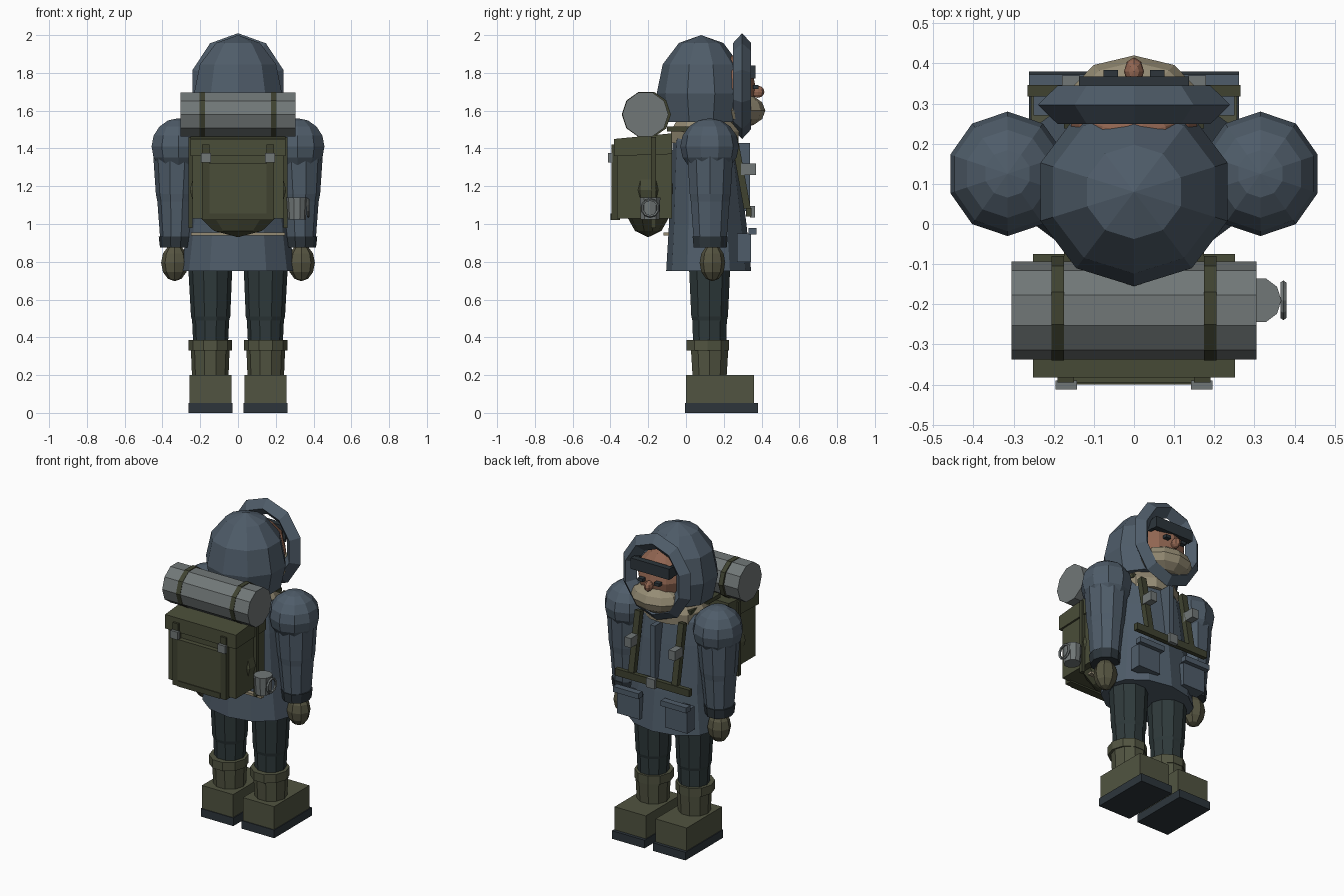
import bpy, bmesh, math
from mathutils import Matrix, Vector

if "Cube" in bpy.data.objects:
    bpy.data.objects.remove(bpy.data.objects["Cube"])


def colour(name, r, g, b):
    m = bpy.data.materials.new(name)
    m.diffuse_color = (r, g, b, 1)
    m.use_nodes = True
    m.node_tree.nodes["Principled BSDF"].inputs["Base Color"].default_value = m.diffuse_color
    return m


COAT = colour("coat blue", .078, .108, .142)
TRIM = colour("dark trim", .026, .036, .044)
TROUSER = colour("trouser green", .028, .042, .044)
PACK = colour("pack olive", .068, .074, .040)
STRAP = colour("strap olive", .050, .055, .030)
BOOT = colour("boot olive", .082, .088, .052)
MITT = colour("mitten brown", .095, .092, .055)
WOOL = colour("wool beige", .300, .260, .175)
SKIN = colour("skin", .290, .135, .085)
GREY = colour("metal grey", .165, .185, .185)


def finish(name, bm, mat):
    bmesh.ops.recalc_face_normals(bm, faces=bm.faces)
    me = bpy.data.meshes.new(name)
    bm.to_mesh(me)
    bm.free()
    ob = bpy.data.objects.new(name, me)
    bpy.context.collection.objects.link(ob)
    me.materials.append(mat)
    return ob


def box(name, mat, x, y, z, tilt=0):
    """Box from (min, max) ranges, tilted about x through its centre."""
    c = Vector([(a + b) / 2 for a, b in (x, y, z)])
    size = [b - a for a, b in (x, y, z)]
    bm = bmesh.new()
    m = Matrix.Translation(c) @ Matrix.Rotation(tilt, 4, 'X') @ Matrix.Diagonal((*size, 1))
    bmesh.ops.create_cube(bm, size=1, matrix=m)
    return finish(name, bm, mat)


def ball(name, mat, c, r, n=10, rings=6, cut=None):
    """Faceted ellipsoid, optionally with everything below a height removed."""
    bm = bmesh.new()
    m = Matrix.Translation(c) @ Matrix.Diagonal((*r, 1))
    bmesh.ops.create_uvsphere(bm, u_segments=n, v_segments=rings, radius=1, matrix=m)
    if cut is not None:
        geom = bm.verts[:] + bm.edges[:] + bm.faces[:]
        res = bmesh.ops.bisect_plane(bm, geom=geom, plane_co=(0, 0, cut),
                                     plane_no=(0, 0, -1), clear_outer=True)
        bmesh.ops.holes_fill(bm, edges=[e for e in bm.edges if e.is_boundary])
    return finish(name, bm, mat)


def loft(name, mat, rings, n=10, axis='Z'):
    """Stack of elliptical rings (height, cx, cy, rx, ry), capped at both ends."""
    bm = bmesh.new()
    loops = []
    for h, cx, cy, rx, ry in rings:
        pts = []
        for i in range(n):
            a = 2 * math.pi * i / n
            p, q = cx + rx * math.cos(a), cy + ry * math.sin(a)
            pts.append(bm.verts.new((p, q, h) if axis == 'Z' else (h, p, q)))
        loops.append(pts)
    for a, b in zip(loops, loops[1:]):
        for i in range(n):
            bm.faces.new((a[i], a[(i + 1) % n], b[(i + 1) % n], b[i]))
    bm.faces.new(loops[0])
    bm.faces.new(loops[-1])
    return finish(name, bm, mat)


def ring(name, mat, c, ru, rv, tu, tn, n, sides, normal):
    """Elliptical ring facing along x, y or z, with a low-sided section."""
    bm = bmesh.new()
    g = []
    for i in range(n):
        a = 2 * math.pi * (i + .5) / n
        row = []
        for j in range(sides):
            b = 2 * math.pi * j / sides
            u = (ru + tu * math.cos(b)) * math.cos(a)
            v = (rv + tu * math.cos(b)) * math.sin(a)
            w = tn * math.sin(b)
            p = {'X': (w, u, v), 'Y': (u, w, v), 'Z': (u, v, w)}[normal]
            row.append(bm.verts.new(Vector(c) + Vector(p)))
        g.append(row)
    for i in range(n):
        for j in range(sides):
            k, l = (i + 1) % n, (j + 1) % sides
            bm.faces.new((g[i][j], g[k][j], g[k][l], g[i][l]))
    return finish(name, bm, mat)


# Hood, hood rim and collar
ball("hood", COAT, (0, .08, 1.69), (.245, .235, .31), cut=1.54)
ring("hood_rim", COAT, (0, .297, 1.73), .20, .228, .052, .048, 10, 4, 'Y')
loft("collar", WOOL, [(1.43, 0, .10, .20, .185), (1.49, 0, .10, .20, .19),
                      (1.56, 0, .10, .16, .15)])

# Face, beard, nose, eyes and goggles
ball("face", SKIN, (0, .22, 1.72), (.165, .15, .18))
ball("beard", WOOL, (0, .295, 1.60), (.17, .125, .088))
ball("nose", SKIN, (0, .38, 1.70), (.025, .035, .032), 8, 6)
for s in (-1, 1):
    box("eye", TRIM, (s * .058 - .018, s * .058 + .018), (.355, .384), (1.715, 1.735))
    box("goggle_side", TRIM, (s * .125 - .012, s * .125 + .012), (.29, .355), (1.775, 1.835))
box("goggles", TRIM, (-.137, .137), (.33, .368), (1.77, 1.84))

# Coat
loft("coat", COAT, [(.75, 0, .120, .30, .225), (1.0, 0, .115, .268, .205),
                    (1.30, 0, .102, .25, .18), (1.44, 0, .095, .235, .165),
                    (1.52, 0, .095, .17, .13)], 12)
box("zip_strip", COAT, (-.016, .016), (.25, .34), (1.07, 1.43))
box("belt", STRAP, (-.265, .265), (.318, .346), (1.04, 1.085))
box("belt_buckle", GREY, (-.03, .03), (.34, .365), (1.035, 1.095))

for s in (-1, 1):
    def span(a, b):
        return (min(s * a, s * b), max(s * a, s * b))
    # Coat pockets and chest straps
    box("pocket", COAT, span(.09, .25), (.27, .345), (.80, .95))
    box("pocket_flap", COAT, span(.08, .262), (.33, .372), (.945, .98))
    box("chest_strap", STRAP, span(.135, .175), (.272, .308), (1.08, 1.46), .18)
    box("chest_buckle", GREY, span(.135, .18), (.29, .37), (1.26, 1.32))

    # Arms
    ball("shoulder", COAT, (s * .315, .125, 1.41), (.15, .155, .15), 10, 8)
    loft("sleeve", COAT, [(.92, s * .328, .128, .084, .092), (1.12, s * .325, .128, .102, .108),
                          (1.16, s * .325, .128, .110, .114), (1.38, s * .32, .128, .13, .128)])
    loft("cuff", TRIM, [(.875, s * .33, .128, .083, .092), (.935, s * .33, .128, .09, .098)])
    ball("mitten", MITT, (s * .335, .14, .795), (.072, .068, .098), 8)

    # Legs and boots
    loft("trouser_leg", TROUSER, [(.36, s * .145, .125, .092, .092), (.49, s * .145, .125, .098, .096),
                                  (.51, s * .145, .125, .104, .102),
                                  (.80, s * .147, .125, .118, .116)])
    loft("boot_shaft", BOOT, [(.18, s * .147, .125, .096, .094), (.37, s * .147, .125, .104, .106)])
    loft("boot_cuff", BOOT, [(.33, s * .147, .115, .114, .118), (.385, s * .147, .115, .114, .118)])
    box("boot_foot", BOOT, span(.035, .257), (0, .36), (.05, .20))
    box("boot_sole", TRIM, span(.03, .262), (-.005, .38), (0, .052))

    # Pack straps and bedroll straps
    box("pack_strap", STRAP, span(.15, .19), (-.395, -.35), (1.02, 1.42))
    box("pack_buckle", GREY, span(.142, .195), (-.412, -.39), (1.325, 1.375))
    loft("bedroll_strap", STRAP, [(s * .19 - .015, -.21, 1.58, .13, .126),
                                  (s * .19 + .015, -.21, 1.58, .13, .126)], 10, 'X')
    box("pack_side_strap", STRAP, span(.24, .262), (-.185, -.16), (.98, 1.46))
    box("shoulder_strap", STRAP, span(.135, .175), (-.10, .20), (1.49, 1.515))

# Backpack
box("pack_body", PACK, (-.24, .24), (-.365, -.075), (1.03, 1.43))
lid = box("pack_lid", PACK, (-.252, .252), (-.382, -.075), (1.37, 1.48))
for v in lid.data.vertices:
    if v.co.y < -.2:
        v.co.z -= .03 if v.co.z > 1.42 else .01
ball("pack_base", PACK, (0, -.20, 1.18), (.268, .14, .25))
box("pack_pocket", PACK, (-.155, .155), (-.395, -.34), (1.05, 1.32))
box("pocket_seam", STRAP, (-.15, .15), (-.40, -.35), (1.02, 1.055))
box("pack_frame_bar", WOOL, (-.25, .25), (-.12, -.09), (.94, .955))

# Bedroll
loft("bedroll", GREY, [(-.305, -.215, 1.58, .122, .122), (.305, -.215, 1.58, .122, .122)], 10, 'X')

# Mug with handle
loft("mug", GREY, [(1.025, .312, -.19, .048, .052), (1.14, .312, -.19, .055, .057)])
ring("mug_handle", GREY, (.372, -.19, 1.085), .044, .044, .008, .008, 10, 5, 'X')
